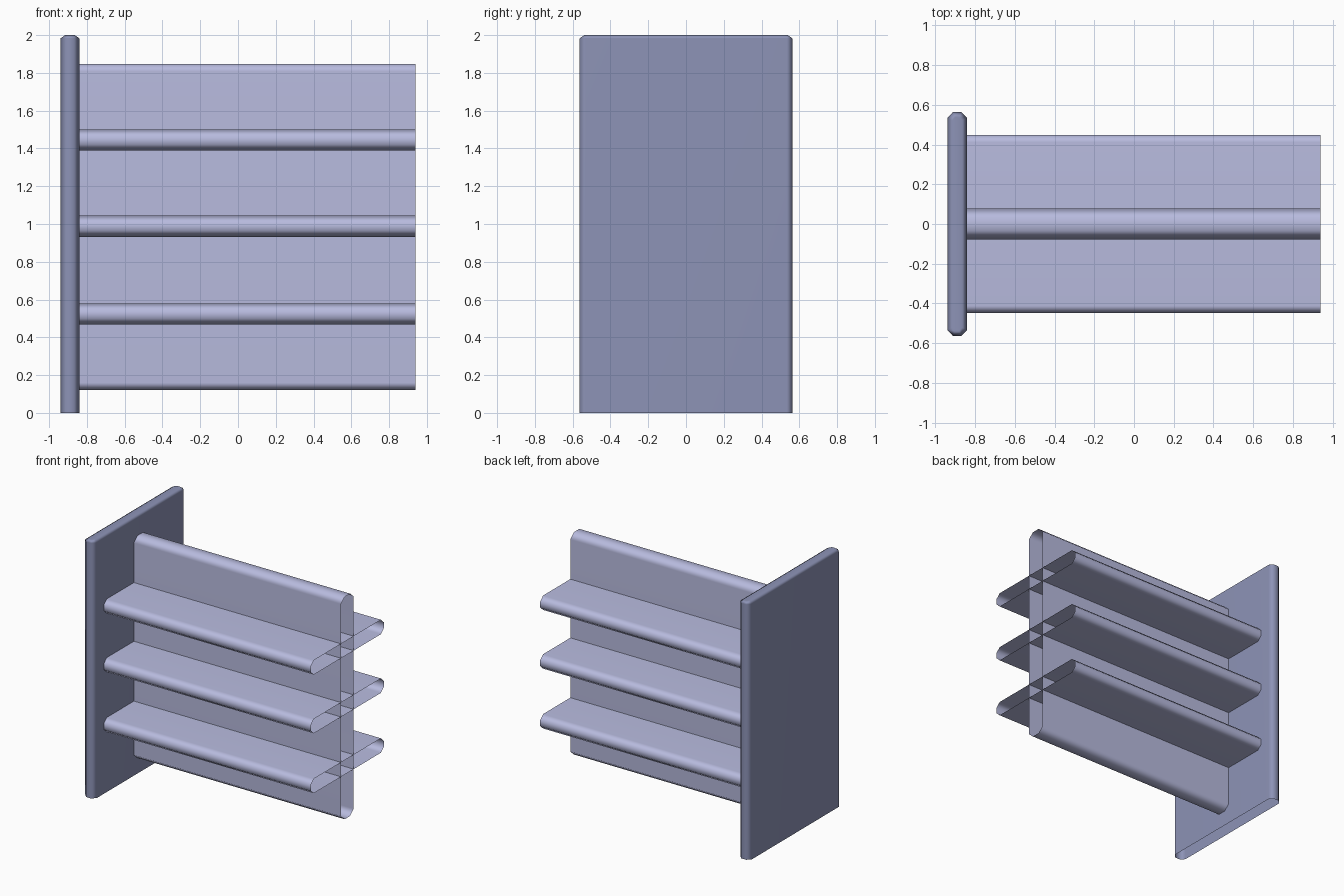
import bpy, bmesh, math

if "Cube" in bpy.data.objects:
    bpy.data.objects.remove(bpy.data.objects["Cube"])


def material(name, rgb):
    m = bpy.data.materials.new(name)
    m.diffuse_color = (*rgb, 1)
    m.use_nodes = True
    m.node_tree.nodes["Principled BSDF"].inputs["Base Color"].default_value = m.diffuse_color
    return m


lavender = material("light lavender", (0.479, 0.497, 0.735))
slate = material("slate blue", (0.266, 0.292, 0.470))


def octagon(a, b, ca, cb):
    """Chamfered rectangle with half sizes a, b and chamfers ca, cb."""
    return [(a, -b + cb), (a, b - cb), (a - ca, b), (-a + ca, b),
            (-a, b - cb), (-a, -b + cb), (-a + ca, -b), (a - ca, -b)]


def loft(name, rings, mat, cap=False):
    """Open shell through matching rings, optionally capped at the last one."""
    bm = bmesh.new()
    vs = [[bm.verts.new(p) for p in r] for r in rings]
    for lo, hi in zip(vs, vs[1:]):
        for i in range(len(lo)):
            j = (i + 1) % len(lo)
            bm.faces.new((lo[i], lo[j], hi[j], hi[i]))
    if cap:
        bm.faces.new(vs[-1])
    me = bpy.data.meshes.new(name)
    bm.to_mesh(me)
    bm.free()
    me.materials.append(mat)
    ob = bpy.data.objects.new(name, me)
    bpy.context.collection.objects.link(ob)
    bpy.ops.object.select_all(action='DESELECT')
    ob.select_set(True)
    bpy.context.view_layer.objects.active = ob
    bpy.ops.object.shade_smooth_by_angle(angle=math.radians(60))
    # keep the broad faces flat while the chamfers blend
    wn = ob.modifiers.new("flat broad faces", 'WEIGHTED_NORMAL')
    wn.keep_sharp = True
    return ob


def sleeve(name, half_y, half_z, zc, cy, cz):
    """Open-ended board running along x."""
    prof = octagon(half_y, half_z, cy, cz)
    return loft(name, [[(x, y, zc + z) for y, z in prof] for x in (-0.85, 0.94)], lavender)


# Upright end panel: open underneath, chamfered round the sides and top
def panel_ring(z, inset):
    return [(x - 0.89, y, z) for x, y in octagon(0.05 - inset, 0.563 - inset,
                                                 0.028 - inset * 0.5, 0.03 - inset * 0.5)]


loft("end_panel", [panel_ring(0, 0), panel_ring(1.983, 0), panel_ring(2.0, 0.025)], slate, cap=True)

# Central vertical board
sleeve("vertical_board", 0.078, 0.864, 0.984, 0.045, 0.04)

# Three horizontal shelves passing through it
for n, z in enumerate((0.523, 0.988, 1.444)):
    sleeve(f"shelf_{n + 1}", 0.447, 0.056, z, 0.035, 0.033)
